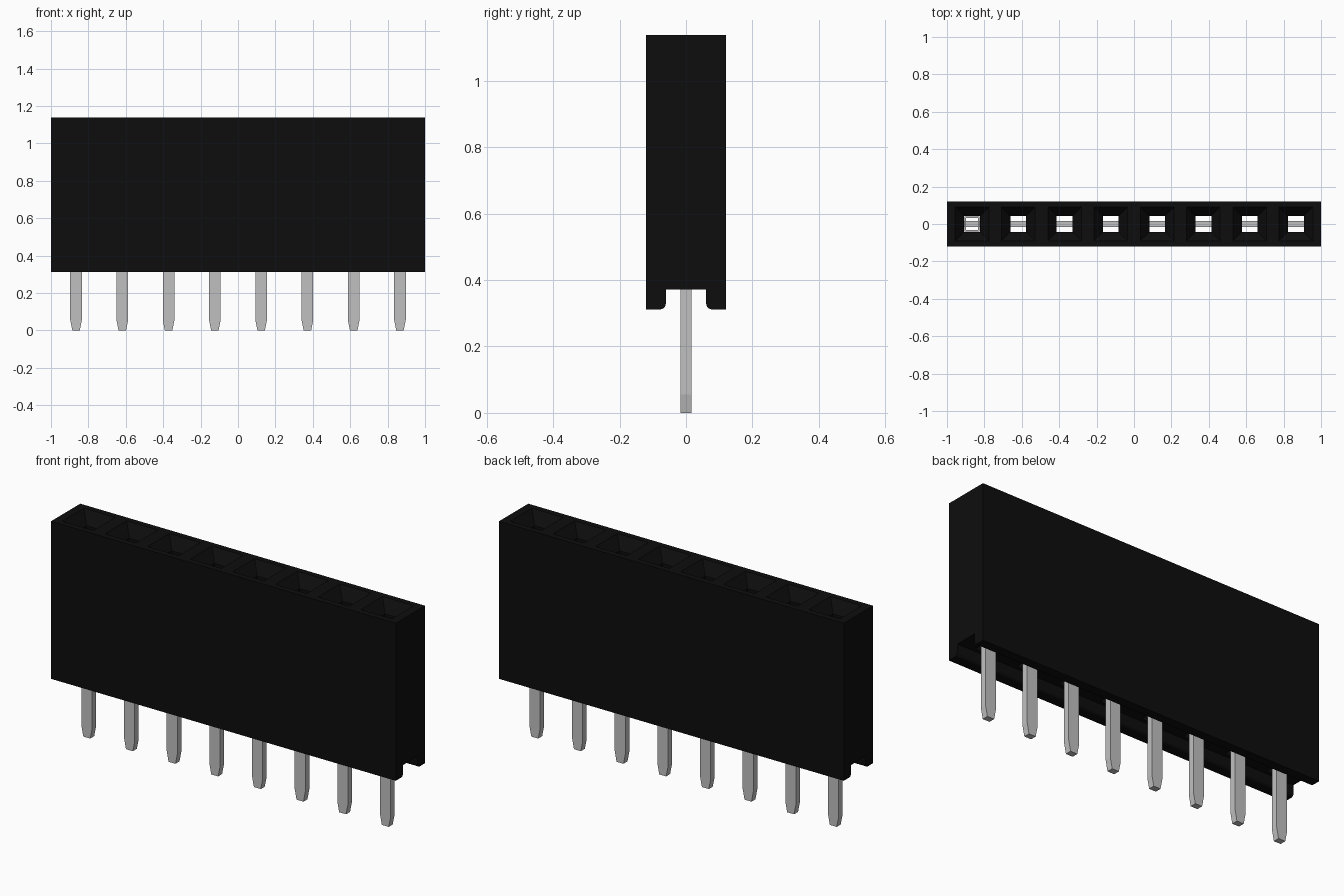
import bpy, bmesh, math

cube = bpy.data.objects.get("Cube")
if cube:
    bpy.data.objects.remove(cube, do_unlink=True)

COUNT = 8
PITCH = 0.2474
PIN_X = [(i - (COUNT - 1) / 2) * PITCH for i in range(COUNT)]
HOLE = 0.042          # half width of a socket hole
TOP, CEILING, BASE = 1.138, 0.372, 0.312


def material(name, value, rough):
    m = bpy.data.materials.new(name)
    m.use_nodes = True
    colour = (value, value, value, 1)
    m.diffuse_color = colour
    bsdf = m.node_tree.nodes["Principled BSDF"]
    bsdf.inputs["Base Color"].default_value = colour
    bsdf.inputs["Roughness"].default_value = rough
    return m


black = material("black plastic", 0.004, 0.6)
metal = material("grey metal", 0.53, 0.5)


def make_object(name, bm, mat):
    bmesh.ops.recalc_face_normals(bm, faces=bm.faces)
    mesh = bpy.data.meshes.new(name)
    bm.to_mesh(mesh)
    bm.free()
    obj = bpy.data.objects.new(name, mesh)
    bpy.context.collection.objects.link(obj)
    mesh.materials.append(mat)
    return obj


def extrude(bm, points, offset):
    """Extrude a closed outline of 3D points along an offset."""
    face = bm.faces.new([bm.verts.new(p) for p in points])
    new = bmesh.ops.extrude_face_region(bm, geom=[face])["geom"]
    verts = [v for v in new if isinstance(v, bmesh.types.BMVert)]
    bmesh.ops.translate(bm, verts=verts, vec=offset)


def loft_squares(bm, x, levels):
    """Stack square rings given as (half width, height) and cap the ends."""
    rings = [[bm.verts.new((x + sx * h, sy * h, z))
              for sx, sy in ((-1, -1), (1, -1), (1, 1), (-1, 1))]
             for h, z in levels]
    for a, b in zip(rings, rings[1:]):
        for i in range(4):
            j = (i + 1) % 4
            bm.faces.new((a[i], a[j], b[j], b[i]))
    bm.faces.new(rings[0][::-1])
    bm.faces.new(rings[-1])


# Housing: end profile with a channel between two rounded skirts
R = 0.016
arc = [(0.061 + R - R * math.cos(a), BASE + R - R * math.sin(a))
       for a in (math.pi / 2 * k / 5 for k in range(6))]
half = [(0.061, CEILING)] + arc + [(0.121, BASE), (0.121, TOP)]
outline = half + [(-y, z) for y, z in reversed(half)]
bm = bmesh.new()
extrude(bm, [(-1, y, z) for y, z in outline], (2, 0, 0))
housing = make_object("housing", bm, black)

# Funnel-mouthed sockets cut right through the housing
bm = bmesh.new()
for x in PIN_X:
    loft_squares(bm, x, [(HOLE, 0.34), (HOLE, TOP - 0.06),
                         (0.09, TOP), (0.09, TOP + 0.05)])
cutter = make_object("socket_cutter", bm, black)
cutter.hide_render = True
cutter.hide_viewport = True
cut = housing.modifiers.new("sockets", "BOOLEAN")
cut.operation = "DIFFERENCE"
cut.solver = "EXACT"
cut.object = cutter

# Pins: tapered tip below, wider blade inside the socket
pin_half = [(0.02, 0), (0.031, 0.055), (0.031, 0.375), (HOLE, 0.385), (HOLE, 0.50)]
pin_outline = pin_half + [(-x, z) for x, z in reversed(pin_half)]
for i, px in enumerate(PIN_X):
    bm = bmesh.new()
    extrude(bm, [(px + x, -0.0165, z) for x, z in pin_outline], (0, 0.033, 0))
    make_object(f"pin_{i + 1}", bm, metal)

# Square contact sleeve lining the first socket
bm = bmesh.new()
OUT, INN = HOLE - 0.001, 0.031
for s in (-1, 1):
    for wide in (True, False):
        a, b = sorted((s * OUT, s * INN))
        if wide:
            pts = [(-OUT, a), (OUT, a), (OUT, b), (-OUT, b)]
        else:
            pts = [(a, -INN), (b, -INN), (b, INN), (a, INN)]
        extrude(bm, [(PIN_X[0] + x, y, 0.40) for x, y in pts], (0, 0, 0.5))
make_object("contact_sleeve", bm, metal)
